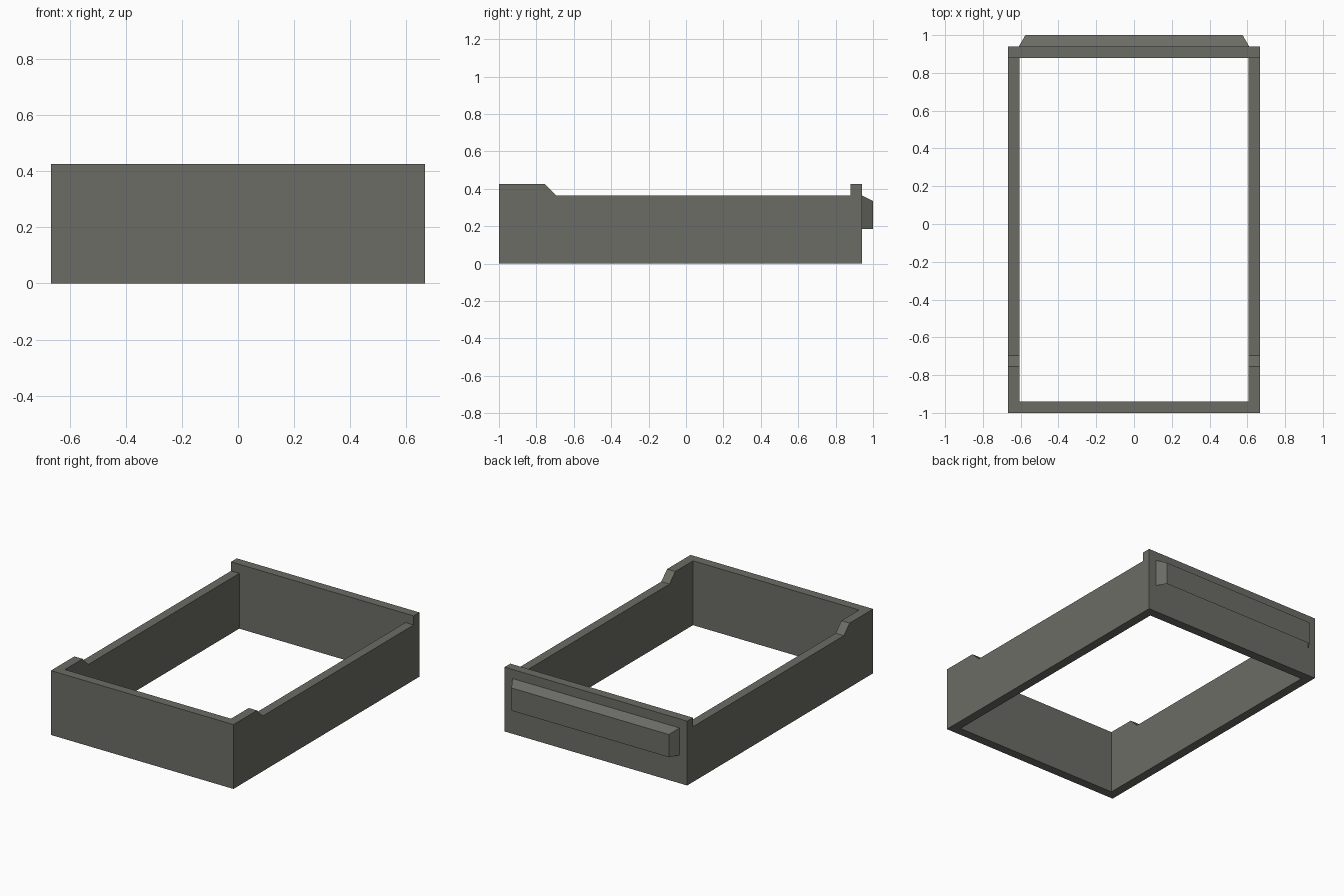
import bpy, bmesh

if "Cube" in bpy.data.objects:
    bpy.data.objects.remove(bpy.data.objects["Cube"])

mat = bpy.data.materials.new("warm_grey")
mat.diffuse_color = (0.15, 0.15, 0.132, 1)
mat.use_nodes = True
mat.node_tree.nodes["Principled BSDF"].inputs["Base Color"].default_value = mat.diffuse_color


def make_object(name, bm):
    me = bpy.data.meshes.new(name)
    bm.to_mesh(me)
    bm.free()
    me.materials.append(mat)
    ob = bpy.data.objects.new(name, me)
    bpy.context.collection.objects.link(ob)
    return ob


def extrude_profile(name, profile, half_width):
    """Closed (y, z) profile extruded symmetrically along x."""
    bm = bmesh.new()
    face = bm.faces.new([bm.verts.new((-half_width, y, z)) for y, z in profile])
    ext = bmesh.ops.extrude_face_region(bm, geom=[face])["geom"]
    verts = [v for v in ext if isinstance(v, bmesh.types.BMVert)]
    bmesh.ops.translate(bm, verts=verts, vec=(2 * half_width, 0, 0))
    bmesh.ops.recalc_face_normals(bm, faces=bm.faces)
    return make_object(name, bm)


# Tray frame: side silhouette, then the open middle cut out
frame = extrude_profile("tray_frame", [
    (-1, 0), (0.94, 0), (0.94, 0.425), (0.88, 0.425), (0.88, 0.365),
    (-0.695, 0.365), (-0.755, 0.425), (-1, 0.425)], 0.667)
cutter = extrude_profile("opening_cutter", [
    (-0.94, -0.5), (0.88, -0.5), (0.88, 1), (-0.94, 1)], 0.607)
cutter.hide_render = True

mod = frame.modifiers.new("opening", 'BOOLEAN')
mod.operation = 'DIFFERENCE'
mod.solver = 'EXACT'
mod.object = cutter
bpy.context.view_layer.objects.active = frame
bpy.ops.object.modifier_apply(modifier=mod.name)
bpy.data.objects.remove(cutter)

# Rear pull: tapered hood, open underneath
bm = bmesh.new()
inner, outer = [[bm.verts.new((s * x, y, z)) for s, z in
                 ((-1, 0.185), (-1, top), (1, top), (1, 0.185))]
                for x, y, top in ((0.61, 0.94, 0.365), (0.575, 1.0, 0.335))]
bm.faces.new(outer)
for i in range(3):
    bm.faces.new((inner[i], inner[i + 1], outer[i + 1], outer[i]))
bmesh.ops.recalc_face_normals(bm, faces=bm.faces)
bm.faces.ensure_lookup_table()
bm.normal_update()
if bm.faces[0].normal.y < 0:
    bmesh.ops.reverse_faces(bm, faces=bm.faces)
make_object("rear_pull", bm)
